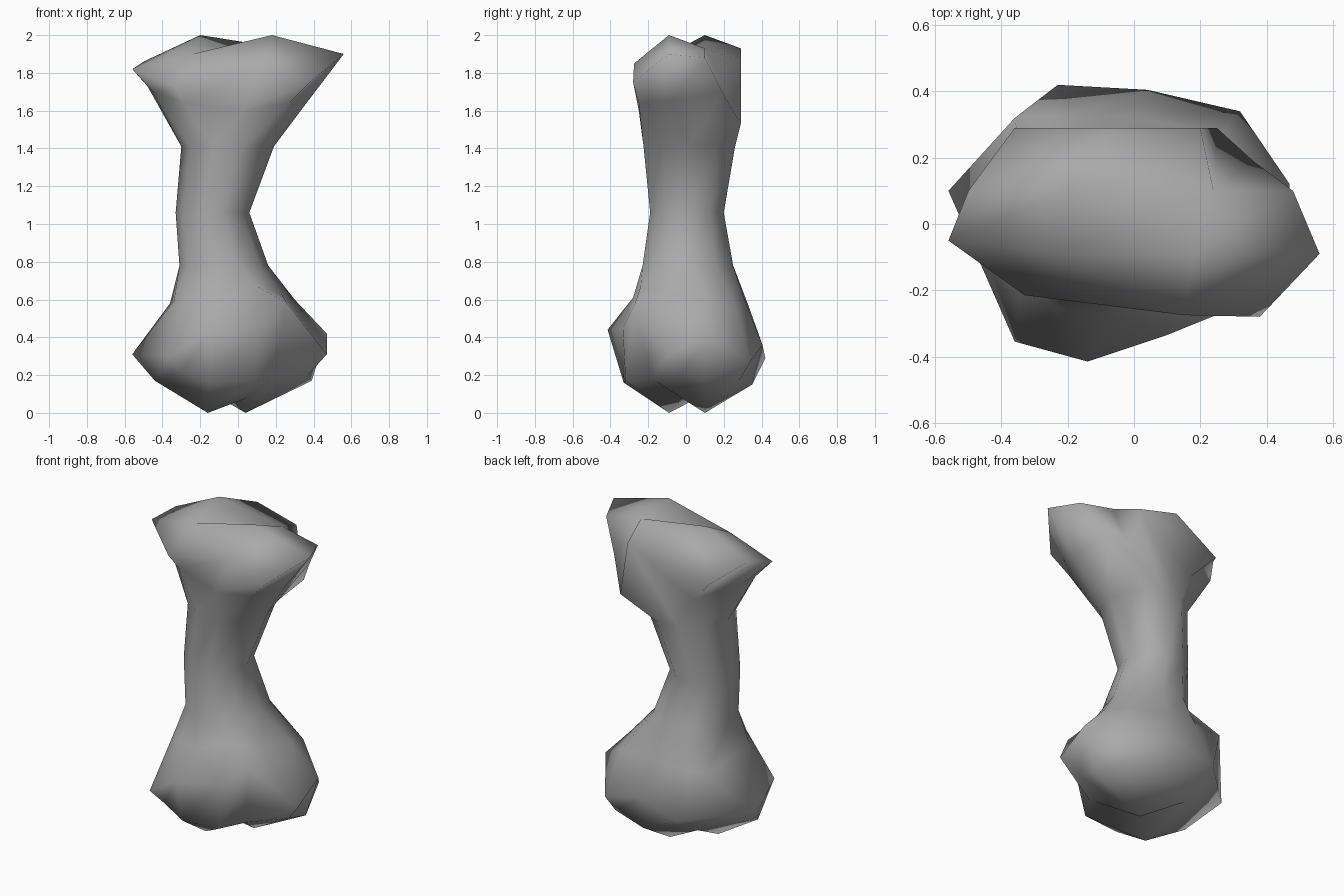
import bpy
import bmesh
from math import cos, sin, pi

default = bpy.data.objects.get("Cube")
if default:
    bpy.data.objects.remove(default, do_unlink=True)

SIDES = 10

bone_grey = bpy.data.materials.new("bone_grey")
bone_grey.use_nodes = True
colour = (0.4, 0.4, 0.4, 1)
bone_grey.diffuse_color = colour
bone_grey.node_tree.nodes["Principled BSDF"].inputs["Base Color"].default_value = colour


def oval(z, left, right, front, back):
    """Ring of points filling the given extents, counted from +x."""
    cx, cy = (left + right) / 2, (front + back) / 2
    rx, ry = (right - left) / 2, (back - front) / 2 * 1.05
    angles = [2 * pi * i / SIDES for i in range(SIDES)]
    return [(cx + rx * cos(a), cy + ry * sin(a), z) for a in angles]


def fan(bm, tip, chain):
    """Triangles from a tip to each step of a chain of vertices."""
    for start, end in zip(chain, chain[1:]):
        bm.faces.new((tip, start, end))


# Lower head: underside, widest line of the lobes, and neck above them
lower_underside = [
    (.39, .11, .17), (.29, .28, .17), (.05, .35, .15), (-.22, .2, .15), (-.44, -.08, .17),
    (-.3, -.3, .22), (-.15, -.33, .16), (.09, -.32, .17), (.18, -.18, .18), (.37, -.03, .2)]
lower_rim = [
    (.47, .12, .42), (.32, .34, .27), (.04, .405, .36), (-.23, .42, .29), (-.56, .1, .31),
    (-.36, -.355, .3), (-.14, -.415, .44), (.1, -.335, .45), (.26, -.27, .58), (.47, -.09, .31)]
lower_neck = [
    (.3, .1, .6), (.26, .27, .55), (.02, .32, .57), (-.18, .33, .57), (-.36, .32, .58),
    (-.34, -.14, .59), (-.24, -.25, .61), (-.07, -.28, .61), (.1, -.24, .67), (.23, -.1, .63)]

# Shaft: slim ovals bending towards -x
shaft = [
    oval(.78, -.31, .16, -.23, .25),
    oval(1.06, -.33, .06, -.19, .2),
    oval(1.41, -.3, .19, -.225, .26)]

# Upper head: flare, then the rim with a notch at the back
upper_flare = [
    (.37, -.08, 1.65), (.36, .19, 1.7), (.25, .29, 1.53), (.2, .29, 1.86), (-.22, .24, 1.6),
    (-.48, .1, 1.73), (-.45, -.04, 1.7), (-.28, -.18, 1.64), (.02, -.25, 1.6), (.27, -.25, 1.64)]
upper_rim = [
    (.56, -.09, 1.9), (.48, .1, 1.88), (.24, .1, 1.93), (-.07, .29, 1.93), (-.36, .29, 1.75),
    (-.5, .1, 1.86), (-.56, -.05, 1.82), (-.33, -.215, 1.72), (.15, -.275, 1.85), (.38, -.28, 1.75)]

# Loft the rings together
bm = bmesh.new()
sections = [lower_underside, lower_rim, lower_neck, *shaft, upper_flare, upper_rim]
rings = [[bm.verts.new(p) for p in section] for section in sections]
for low, high in zip(rings, rings[1:]):
    for i in range(SIDES):
        j = (i + 1) % SIDES
        bm.faces.new((low[i], low[j], high[j], high[i]))

# Bottom: two knuckles with a valley between them
base = rings[0]
front_knuckle, back_knuckle, valley = (
    bm.verts.new(p) for p in [(-.16, -.09, 0), (.04, .1, 0), (.05, -.02, .08)])
fan(bm, front_knuckle, base[3:8])
fan(bm, back_knuckle, base[8:] + base[:4])
fan(bm, valley, [base[3], front_knuckle, base[7], base[8], back_knuckle, base[3]])

# Top: two ridges with a shallow dip between them
top = rings[-1]
front_peak, back_peak, dip = (
    bm.verts.new(p) for p in [(.18, -.09, 2), (-.2, .1, 2), (-.24, -.09, 1.9)])
fan(bm, front_peak, top[8:] + top[:3])
fan(bm, back_peak, top[2:7])
fan(bm, dip, [*top[6:9], front_peak, top[2], back_peak, top[6]])

bmesh.ops.recalc_face_normals(bm, faces=bm.faces)
for face in bm.faces:
    face.smooth = True

mesh = bpy.data.meshes.new("bone")
bm.to_mesh(mesh)
bm.free()
mesh.materials.append(bone_grey)
bone = bpy.data.objects.new("bone", mesh)
bpy.context.collection.objects.link(bone)
